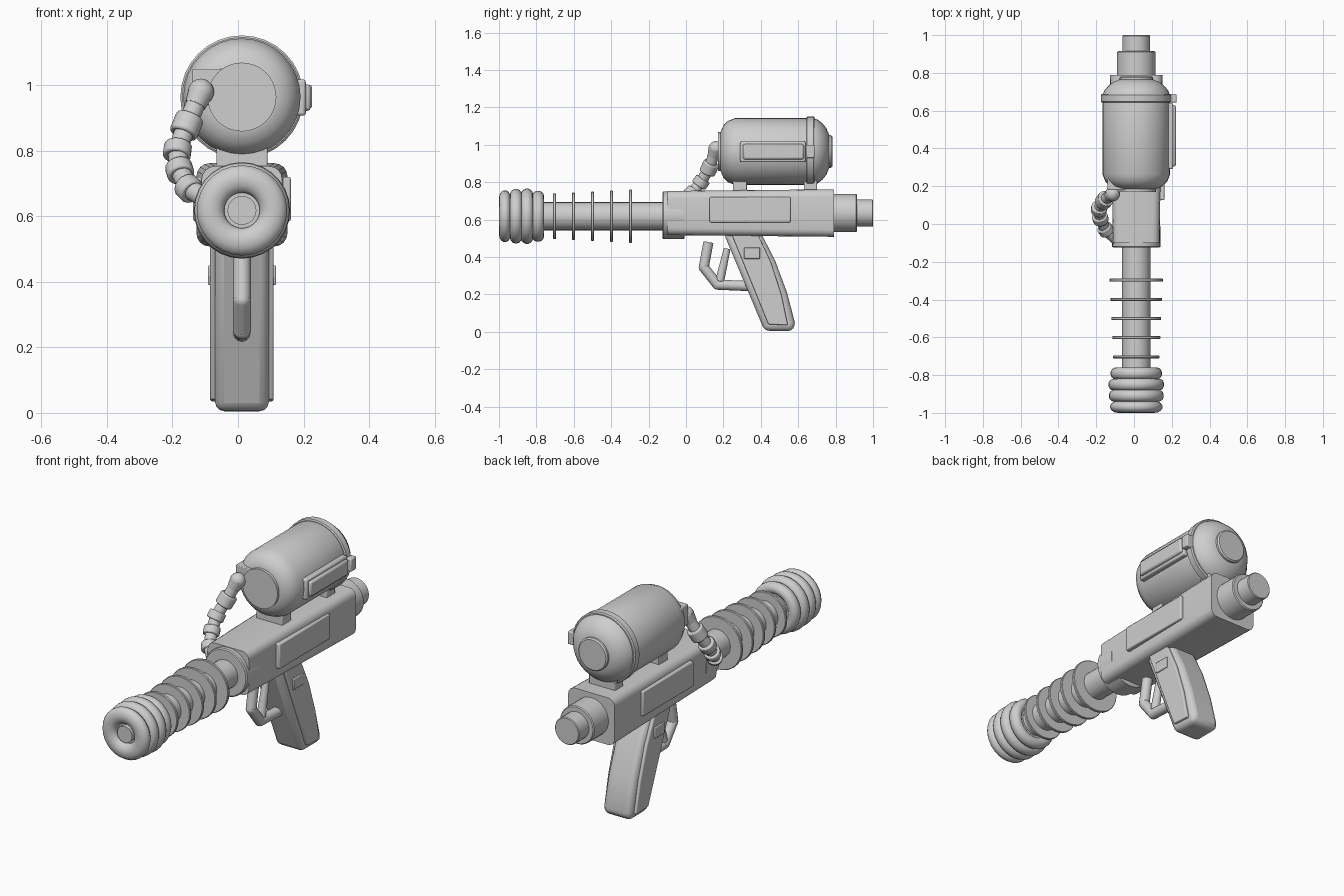
import bpy, bmesh, math
from mathutils import Vector

if "Cube" in bpy.data.objects:
    bpy.data.objects.remove(bpy.data.objects["Cube"])

CX = 0.012        # centre line of the whole gun
BARREL_Z = 0.618
BODY_Z = 0.635
TANK_Z = 0.964

grey = bpy.data.materials.new("light_grey")
grey.use_nodes = True
grey.diffuse_color = (0.62, 0.62, 0.62, 1)
grey.node_tree.nodes["Principled BSDF"].inputs["Base Color"].default_value = grey.diffuse_color


def finish(name, bm, bevel=0, segments=3, angle=35):
    bmesh.ops.recalc_face_normals(bm, faces=bm.faces)
    mesh = bpy.data.meshes.new(name)
    bm.to_mesh(mesh)
    bm.free()
    mesh.materials.append(grey)
    ob = bpy.data.objects.new(name, mesh)
    bpy.context.collection.objects.link(ob)
    if bevel:
        mod = ob.modifiers.new("Bevel", 'BEVEL')
        mod.width, mod.segments = bevel, segments
        mod.limit_method, mod.angle_limit = 'ANGLE', math.radians(30)
    bpy.ops.object.select_all(action='DESELECT')
    ob.select_set(True)
    bpy.context.view_layer.objects.active = ob
    bpy.ops.object.shade_smooth_by_angle(angle=math.radians(angle))
    return ob


def lathe(name, z, profile, sides=28):
    """Turn (y, radius) points around a line parallel to y."""
    bm = bmesh.new()
    rings = []
    for y, r in profile:
        rings.append([bm.verts.new((CX + r * math.sin(a), y, z + r * math.cos(a)))
                      for a in (math.tau * i / sides for i in range(sides))])
    for a, b in zip(rings, rings[1:]):
        for i in range(sides):
            j = (i + 1) % sides
            bm.faces.new((a[i], a[j], b[j], b[i]))
    bm.faces.new(rings[0])
    bm.faces.new(rings[-1])
    return finish(name, bm)


def box(name, x, y, z, bevel=0.008):
    """Box from (low, high) ranges."""
    bm = bmesh.new()
    bmesh.ops.create_cube(bm, size=1)
    for v in bm.verts:
        v.co = [lo + (hi - lo) * (c + 0.5) for c, (lo, hi) in zip(v.co, (x, y, z))]
    return finish(name, bm, bevel, 2)


def slab(name, outline, x0, x1, bevel):
    """Extrude a (y, z) outline across x."""
    bm = bmesh.new()
    a = [bm.verts.new((x0, y, z)) for y, z in outline]
    b = [bm.verts.new((x1, y, z)) for y, z in outline]
    bm.faces.new(a)
    bm.faces.new(b)
    for i in range(len(a)):
        j = (i + 1) % len(a)
        bm.faces.new((a[i], a[j], b[j], b[i]))
    return finish(name, bm, bevel, 3)


def rod(name, p, q, r1, r2=None, bevel=0, sides=16):
    """Cylinder or cone from p to q."""
    p, q = Vector(p), Vector(q)
    bm = bmesh.new()
    bmesh.ops.create_cone(bm, cap_ends=True, segments=sides, radius1=r1,
                          radius2=r1 if r2 is None else r2, depth=(q - p).length)
    bm.transform((q - p).to_track_quat('Z', 'Y').to_matrix().to_4x4())
    bmesh.ops.translate(bm, verts=bm.verts, vec=(p + q) / 2)
    return finish(name, bm, bevel, 2)


def ball(name, p, r):
    bm = bmesh.new()
    bmesh.ops.create_uvsphere(bm, u_segments=16, v_segments=10, radius=r)
    bmesh.ops.translate(bm, verts=bm.verts, vec=p)
    return finish(name, bm)


# Barrel with cooling fins that widen toward the body
lathe("barrel", BARREL_Z, [(-0.8, 0.075), (-0.05, 0.075)])
for i in range(5):
    y, r = -0.703 + 0.1015 * i, 0.122 + 0.005 * i
    lathe("cooling_fin", BARREL_Z, [(y - 0.008, r - 0.003), (y - 0.005, r),
                                    (y + 0.005, r), (y + 0.008, r - 0.003)])

# Muzzle: rounded rings with a recessed bore
for i, r in enumerate((0.139, 0.146, 0.148, 0.137)):
    y = -0.968 + 0.059 * i
    bm = bmesh.new()
    prof, sides, n = [], 28, 14
    for k in range(n):
        a = math.tau * k / n
        depth = 0.043 if i == 0 else 0.03
        prof.append((y + 0.032 * math.cos(a), r - depth + depth * math.sin(a)))
    rings = [[bm.verts.new((CX + pr * math.sin(t), py, BARREL_Z + pr * math.cos(t)))
              for py, pr in prof] for t in (math.tau * s / sides for s in range(sides))]
    for s in range(sides):
        a, b = rings[s], rings[(s + 1) % sides]
        for k in range(n):
            m = (k + 1) % n
            bm.faces.new((a[k], a[m], b[m], b[k]))
    finish("muzzle_ring", bm)
lathe("muzzle_core", BARREL_Z, [(-0.96, 0.1), (-0.77, 0.1)])
lathe("muzzle_bore", BARREL_Z, [(-0.985, 0.044), (-0.9, 0.044)])

# Body: rounded box, slightly wider at the back
bm = bmesh.new()
bmesh.ops.create_cube(bm, size=2)
for v in bm.verts:
    back = v.co.y > 0
    v.co = (CX + v.co.x * (0.139 if back else 0.123), 0.79 if back else -0.1,
            BODY_Z + v.co.z * (0.127 if back else 0.118))
long_edges = [e for e in bm.edges if abs(e.verts[0].co.y - e.verts[1].co.y) > 0.5]
bmesh.ops.bevel(bm, geom=long_edges, offset=0.04, segments=4, profile=0.5, affect='EDGES')
finish("body", bm)
lathe("front_collar", 0.623, [(-0.125, 0.122), (-0.12, 0.128), (-0.012, 0.128), (-0.008, 0.122)])
lathe("rear_plug", BODY_Z, [(0.77, 0.102), (0.91, 0.102), (0.915, 0.097)])
lathe("rear_tip", BODY_Z, [(0.9, 0.073), (0.996, 0.073), (1.0, 0.069)])
for s in (-1, 1):
    box("side_panel", sorted((CX + s * 0.1, CX + s * 0.149)), (0.126, 0.56), (0.585, 0.72), 0.006)

# Tank with front disc, rear band and end cap
lathe("tank", TANK_Z, [(0.185, 0.105), (0.2, 0.14), (0.225, 0.164), (0.262, 0.179), (0.68, 0.179),
                       (0.705, 0.17), (0.73, 0.15), (0.75, 0.125), (0.765, 0.09)], 32)
lathe("tank_front_disc", TANK_Z, [(0.17, 0.105), (0.2, 0.105)], 32)
lathe("tank_band", TANK_Z, [(0.643, 0.182), (0.648, 0.188), (0.682, 0.188), (0.688, 0.182)], 32)
lathe("tank_end_cap", TANK_Z, [(0.74, 0.088), (0.775, 0.088), (0.782, 0.081)])
for y in ((0.25, 0.325), (0.63, 0.7)):
    box("tank_foot", (CX - 0.078, CX + 0.078), y, (0.74, 0.83), 0.004)
box("band_latch", (0.17, 0.226), (0.643, 0.688), (0.93, 1.0), 0.006)
box("tank_panel_frame", (0.15, 0.207), (0.29, 0.64), (0.907, 1.018))
box("tank_panel", (0.19, 0.222), (0.305, 0.63), (0.922, 1.003), 0.01)
box("hose_socket", (-0.14, -0.02), (0.18, 0.27), (0.94, 1.05), 0.004)

# Ribbed hose from tank socket down to the collar
path = [Vector(p) for p in ((-0.11, 0.21, 0.99), (-0.113, 0.16, 0.98), (-0.157, 0.125, 0.877),
                            (-0.185, 0.08, 0.8), (-0.178, 0.03, 0.74), (-0.15, -0.03, 0.685),
                            (-0.09, -0.085, 0.65))]
for p, q in zip(path, path[1:]):
    rod("hose_core", p, q, 0.03)
    ball("hose_joint", q, 0.03)
ball("hose_elbow", path[1], 0.04)
rod("hose_elbow_tube", path[1], path[1].lerp(path[2], 0.4), 0.04, 0.032)
for i in range(2, 6):
    d = (path[i + 1] - path[i - 1]).normalized() * (0.031 if i == 2 else 0.022)
    rod("hose_bead", path[i] - d, path[i] + d, 0.046 - 0.001 * i, bevel=0.006)

# Grip with side plates and small tabs
grip = [(0.2, 0.53), (0.42, 0.005), (0.575, 0.005), (0.582, 0.05), (0.54, 0.21),
        (0.477, 0.38), (0.4, 0.53)]
slab("grip", grip, CX - 0.082, CX + 0.082, 0.028)
plate = [(0.245, 0.52), (0.44, 0.04), (0.545, 0.035), (0.51, 0.2), (0.455, 0.37), (0.385, 0.52)]
for s in (-1, 1):
    slab("grip_plate", plate, CX + s * 0.07, CX + s * 0.097, 0.006)
    box("grip_tab", sorted((CX + s * 0.08, CX + s * 0.104)), (0.31, 0.395), (0.39, 0.45), 0.004)

# Trigger guard and trigger
guard = [(CX, y, z) for y, z in ((0.12, 0.48), (0.095, 0.345), (0.168, 0.252), (0.33, 0.245))]
for p, q in zip(guard, guard[1:]):
    rod("trigger_guard", p, q, 0.027, bevel=0.004)
    ball("guard_joint", q, 0.027)
rod("trigger", (CX, 0.22, 0.445), (CX, 0.18, 0.27), 0.018, 0.024, 0.004)
